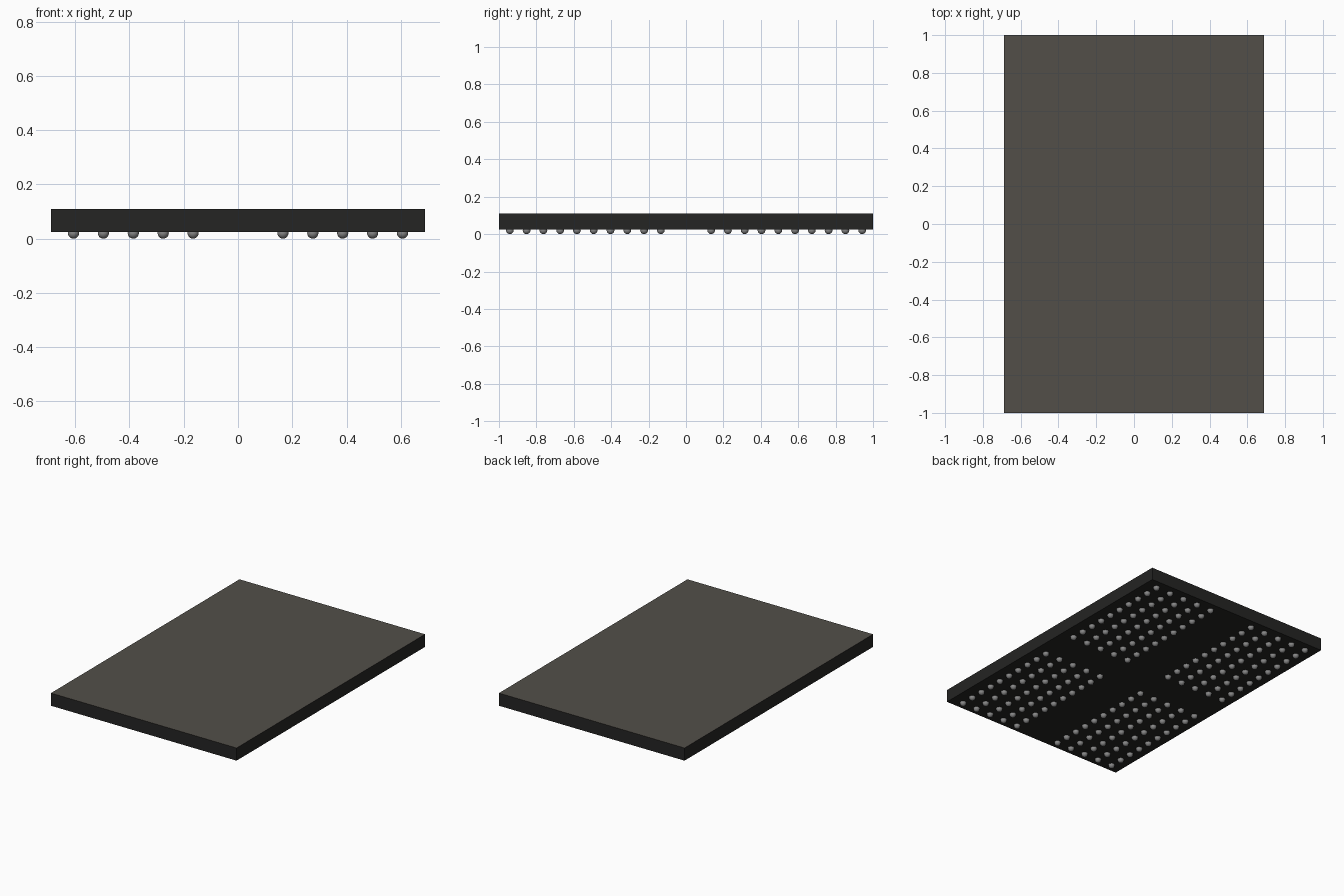
import bpy, bmesh
from mathutils import Matrix

if "Cube" in bpy.data.objects:
    bpy.data.objects.remove(bpy.data.objects["Cube"])

LX, LY = 1.379, 2.0            # package footprint
Z0, Z1 = 0.025, 0.11           # underside and top of the package
PX, PY = 0.1103, 0.0897        # ball pitch
R = 0.0207                     # ball radius


def material(name, rgb):
    m = bpy.data.materials.new(name)
    m.diffuse_color = (*rgb, 1.0)
    m.use_nodes = True
    m.node_tree.nodes["Principled BSDF"].inputs["Base Color"].default_value = m.diffuse_color
    return m


def finish(bm, name, mats):
    me = bpy.data.meshes.new(name)
    bm.to_mesh(me)
    bm.free()
    for m in mats:
        me.materials.append(m)
    ob = bpy.data.objects.new(name, me)
    bpy.context.collection.objects.link(ob)
    return ob


black = material("black_resin", (0.018, 0.018, 0.017))
top_grey = material("warm_grey_top", (0.085, 0.078, 0.066))
solder = material("solder_grey", (0.25, 0.25, 0.25))

# Package body: black slab with a warm grey top face
bm = bmesh.new()
bmesh.ops.create_cube(bm, size=1.0, matrix=Matrix.Translation((0, 0, (Z0 + Z1) / 2))
                      @ Matrix.Diagonal((LX, LY, Z1 - Z0, 1)))
for f in bm.faces:
    f.material_index = 1 if f.normal.z > 0.5 else 0
finish(bm, "chip_package", [black, top_grey])

# Solder balls: four blocks of 5 x 10, with a cross-shaped gap between them
bm = bmesh.new()
for sx in (-1, 1):
    for sy in (-1, 1):
        for i in range(5):
            for j in range(10):
                pos = (sx * (i + 1.5) * PX, sy * (j + 1.5) * PY, R)
                bmesh.ops.create_uvsphere(bm, u_segments=16, v_segments=10, radius=R,
                                          matrix=Matrix.Translation(pos))
# Cut the balls off just inside the package
bmesh.ops.bisect_plane(bm, geom=bm.verts[:] + bm.edges[:] + bm.faces[:],
                       plane_co=(0, 0, Z0 + 0.002), plane_no=(0, 0, 1), clear_outer=True)
for f in bm.faces:
    f.smooth = True
finish(bm, "solder_balls", [solder])
